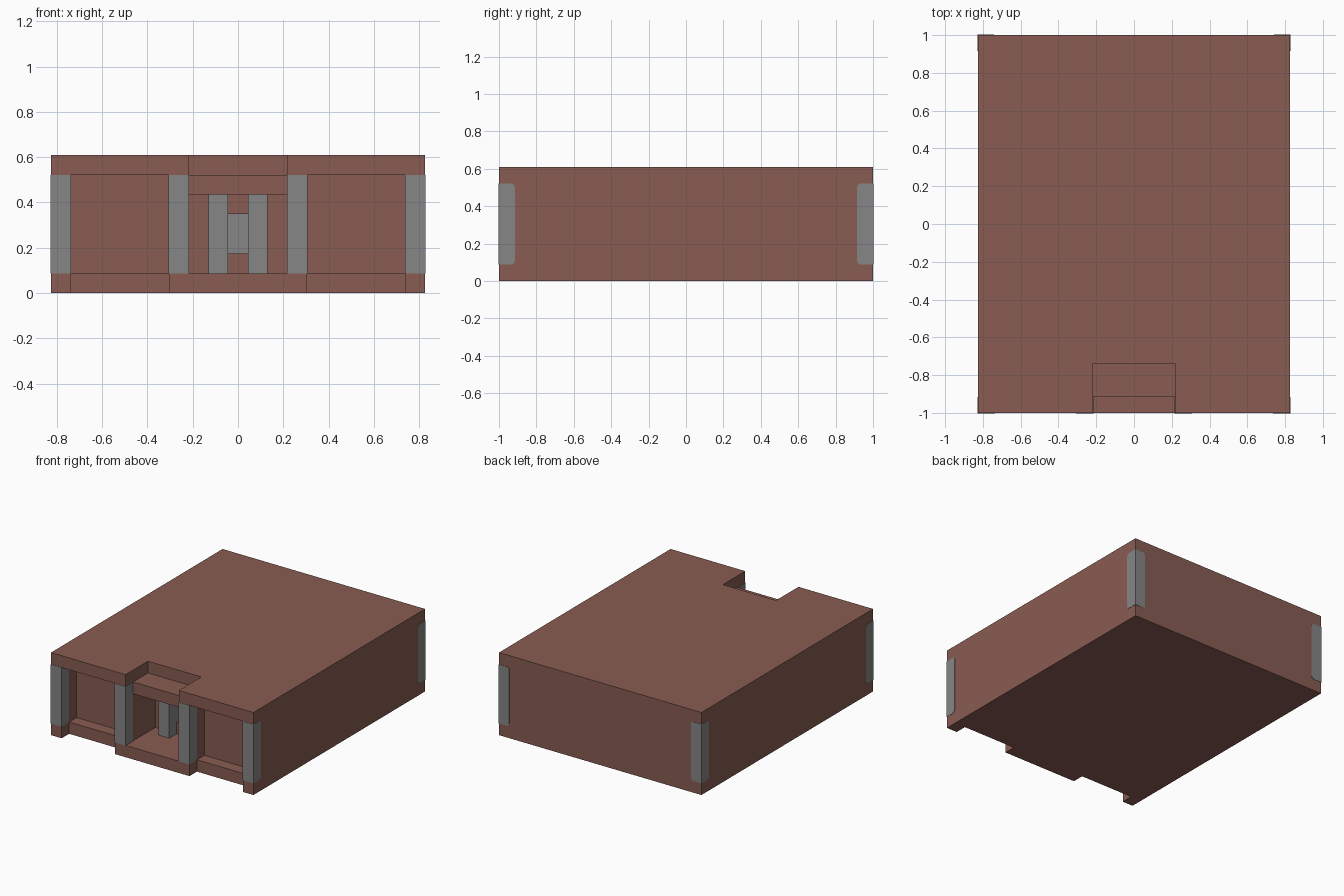
import bpy
import bmesh
import math

cube = bpy.data.objects.get("Cube")
if cube:
    bpy.data.objects.remove(cube, do_unlink=True)

U = 2 / 23          # one module
W, D, H = 19, 23, 7  # modules in x, y, z
SKIN = 0.002        # thickness of painted plates


def material(name, rgb):
    m = bpy.data.materials.new(name)
    m.use_nodes = True
    color = (*rgb, 1)
    m.diffuse_color = color
    bsdf = next(n for n in m.node_tree.nodes if n.type == 'BSDF_PRINCIPLED')
    bsdf.inputs["Base Color"].default_value = color
    bsdf.inputs["Roughness"].default_value = 0.9
    return m


brown = material("clay brown", (0.246, 0.107, 0.084))
grey = material("stone grey", (0.238, 0.238, 0.238))


def add_object(name, bm, *mats):
    bmesh.ops.recalc_face_normals(bm, faces=bm.faces)
    mesh = bpy.data.meshes.new(name)
    bm.to_mesh(mesh)
    bm.free()
    for m in mats:
        mesh.materials.append(m)
    ob = bpy.data.objects.new(name, mesh)
    bpy.context.collection.objects.link(ob)
    return ob


def box(name, x, y, z, *mats):
    """Box from module ranges; y counts back from the front."""
    bm = bmesh.new()
    bmesh.ops.create_cube(bm, size=1)
    for v in bm.verts:
        v.co = [(a + b) / 2 * U + c * (b - a) * U
                for (a, b), c in zip((x, y, z), v.co)]
        v.co.y -= 1
    return add_object(name, bm, *mats)


def plate_profile():
    """Outline one module deep with its two inner corners rounded (u, z)."""
    r = 0.25
    pts = [(0, 6), (0, 1)]
    for cz, start in ((1 + r, -90), (6 - r, 0)):
        for i in range(5):
            a = math.radians(start + i * 22.5)
            pts.append((1 - r + r * math.cos(a), cz + r * math.sin(a)))
    return pts


def extruded(name, place, depth):
    """Extrude the plate outline along depth after placing it."""
    bm = bmesh.new()
    face = bm.faces.new([bm.verts.new(place(u * U, z * U)) for u, z in plate_profile()])
    out = bmesh.ops.extrude_face_region(bm, geom=[face])
    verts = [g for g in out["geom"] if isinstance(g, bmesh.types.BMVert)]
    bmesh.ops.translate(bm, verts=verts, vec=depth)
    return add_object(name, bm, grey)


# Main block with recesses carved out
body = box("building_body", (-W / 2, W / 2), (0, D), (0, H), brown, grey)
recesses = [
    ((-2.5, 2.5), (-1, 1), (1, 8)),    # open entrance
    ((-2.5, 2.5), (-1, 3), (6, 8)),    # notch over the lintel
    ((-2.5, 2.5), (-1, 4), (1, 5)),    # alcove behind the lintel
    ((-0.5, 0.5), (3, 5), (2, 4)),     # window niche
]
for a, b in ((-8.5, -3.5), (3.5, 8.5)):
    recesses.append(((a, b), (-1, 2), (1, 6)))    # side bay
    recesses.append(((a, b), (-1, 1), (-1, 3)))   # plinth set back

bpy.context.view_layer.objects.active = body
for r in recesses:
    cutter = box("recess_cutter", *r)
    cutter.hide_render = True
    mod = body.modifiers.new("carve", 'BOOLEAN')
    mod.operation = 'DIFFERENCE'
    mod.solver = 'EXACT'
    mod.object = cutter
    bpy.ops.object.modifier_apply(modifier=mod.name)
    bpy.data.objects.remove(cutter, do_unlink=True)

# Stone lining of the window niche
for p in body.data.polygons:
    c = p.center
    inside = abs(c.x) < 0.6 * U and 1.5 * U < c.z < 4.5 * U
    p.material_index = int(inside and 4.2 * U < c.y + 1 < 5.2 * U)

# Stone front pillars and inner door columns
for side, sx in (("left", 1), ("right", -1)):
    for part, cx in (("corner", 9), ("entrance", 3)):
        x0 = (sx * cx - 0.5) * U - SKIN
        extruded(f"{side}_{part}_pillar",
                 lambda u, z, x0=x0: (x0, -1 - SKIN + u, z),
                 (U + 2 * SKIN, 0, 0))
    box(f"{side}_door_column", (sx - 0.5, sx + 0.5), (3, 4), (1, 5), grey)

    # Rear corner facing: one plate on the side, one on the back
    edge = W / 2 * U
    extruded(f"{side}_rear_side_facing",
             lambda u, z: (sx * edge, 1 + SKIN - u, z), (sx * SKIN, 0, 0))
    extruded(f"{side}_rear_back_facing",
             lambda u, z: (sx * (edge + SKIN - u), 1, z), (0, SKIN, 0))
